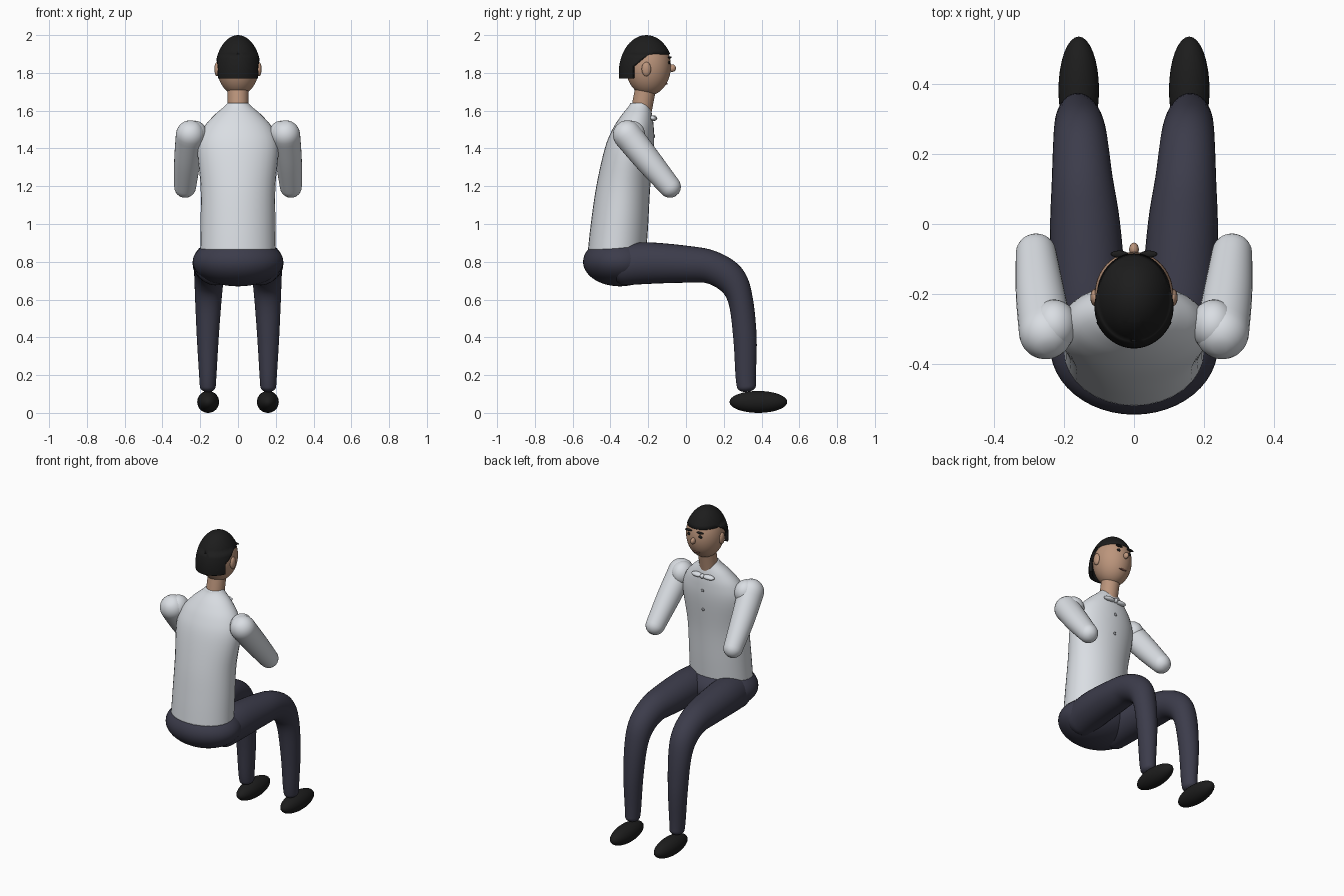
import bpy, bmesh, math
from mathutils import Vector, Matrix

if "Cube" in bpy.data.objects:
    bpy.data.objects.remove(bpy.data.objects["Cube"], do_unlink=True)


def material(name, rgb):
    m = bpy.data.materials.new(name)
    m.use_nodes = True
    m.diffuse_color = (*rgb, 1)
    m.node_tree.nodes["Principled BSDF"].inputs["Base Color"].default_value = (*rgb, 1)
    return m


SKIN = material("skin", (0.50, 0.30, 0.20))
SHIRT = material("shirt white", (0.70, 0.73, 0.77))
TROUSERS = material("trouser navy", (0.045, 0.045, 0.07))
BLACK = material("black", (0.012, 0.012, 0.012))
GREY = material("button grey", (0.25, 0.26, 0.28))
LIP = material("lip brown", (0.30, 0.13, 0.10))


def finish(bm, name, mat):
    bmesh.ops.recalc_face_normals(bm, faces=bm.faces)
    mesh = bpy.data.meshes.new(name)
    bm.to_mesh(mesh)
    bm.free()
    mesh.materials.append(mat)
    for p in mesh.polygons:
        p.use_smooth = True
    ob = bpy.data.objects.new(name, mesh)
    bpy.context.collection.objects.link(ob)
    return ob


def ellipsoid_mesh(center, radii, tilt=0, segs=32):
    bm = bmesh.new()
    mat = (Matrix.Translation(center) @ Matrix.Rotation(tilt, 4, 'X')
           @ Matrix.Diagonal((*radii, 1)))
    bmesh.ops.create_uvsphere(bm, u_segments=segs, v_segments=segs // 2, radius=1, matrix=mat)
    return bm


def ellipsoid(name, center, radii, mat, tilt=0, segs=32):
    return finish(ellipsoid_mesh(center, radii, tilt, segs), name, mat)


def smooth_path(pts, steps=5):
    """Catmull-Rom interpolation of (x, y, z, width, depth) tuples."""
    ends = [pts[0]] + pts + [pts[-1]]
    out = []
    for a, b, c, d in zip(ends, ends[1:], ends[2:], ends[3:]):
        for i in range(steps):
            t = i / steps
            out.append([0.5 * (2 * q + (r - p) * t + (2 * p - 5 * q + 4 * r - s) * t * t
                               + (3 * q - p - 3 * r + s) * t ** 3)
                        for p, q, r, s in zip(a, b, c, d)])
    return out + [list(pts[-1])]


def tube(name, pts, mat, upright=False, dome=0, segs=32):
    """Loft elliptical rings along a path; dome is the end roundness."""
    path = smooth_path(pts)
    n = len(path)
    rings = []
    for i, p in enumerate(path):
        a, b = path[max(i - 1, 0)], path[min(i + 1, n - 1)]
        axis = Vector((0, 0, 1)) if upright else (Vector(b[:3]) - Vector(a[:3])).normalized()
        rings.append((Vector(p[:3]), axis, p[3], p[4]))
    if dome:
        def cap(ring, sign):
            c, ax, w, d = ring
            angles = [math.radians(15 * k) for k in range(1, 6)]
            return [(c + ax * sign * dome * w * math.sin(t), ax,
                     w * math.cos(t), d * math.cos(t)) for t in angles]
        rings = cap(rings[0], -1)[::-1] + rings + cap(rings[-1], 1)
    bm = bmesh.new()
    loops = []
    for c, ax, w, d in rings:
        side = Vector((1, 0, 0))
        side = (side - ax * side.dot(ax)).normalized()
        up = ax.cross(side)
        angles = [2 * math.pi * k / segs for k in range(segs)]
        loops.append([bm.verts.new(c + side * w * math.cos(t) + up * d * math.sin(t))
                      for t in angles])
    for lo, hi in zip(loops, loops[1:]):
        for k in range(segs):
            j = (k + 1) % segs
            bm.faces.new((lo[k], lo[j], hi[j], hi[k]))
    bm.faces.new(loops[0])
    bm.faces.new(loops[-1])
    return finish(bm, name, mat)


# Shirt body and neck
tube("shirt_body", [(0, -.365, .855, .2, .155), (0, -.352, 1.0, .198, .152),
                    (0, -.332, 1.2, .198, .143), (0, -.30, 1.4, .215, .13),
                    (0, -.28, 1.5, .188, .11), (0, -.262, 1.57, .132, .084),
                    (0, -.248, 1.62, .075, .058), (0, -.245, 1.64, .056, .05)],
     SHIRT, upright=True)
tube("neck", [(0, -.24, 1.58, .055, .055), (0, -.225, 1.66, .055, .055),
              (0, -.205, 1.76, .055, .055)], SKIN)

# Hips
ellipsoid("hips", (0, -.35, .8), (.24, .195, .13), TROUSERS, segs=48)

# Limbs, mirrored about the middle
for label, s in (("left", 1), ("right", -1)):
    tube(label + "_leg", [(s * .12, -.33, .785, .105, .11), (s * .13, -.2, .793, .108, .11),
                          (s * .14, 0, .787, .1, .098), (s * .148, .13, .772, .087, .088),
                          (s * .153, .235, .71, .078, .082), (s * .157, .288, .6, .07, .066),
                          (s * .16, .312, .4, .058, .062), (s * .16, .316, .2, .046, .054),
                          (s * .16, .32, .14, .042, .05)], TROUSERS, dome=.7)
    ellipsoid(label + "_shoe", (s * .158, .383, .058), (.058, .153, .058), BLACK)
    ellipsoid(label + "_shoulder", (s * .228, -.29, 1.472), (.065, .074, .075), SHIRT)
    tube(label + "_arm", [(s * .252, -.31, 1.472, .077, .077), (s * .268, -.2, 1.335, .07, .07),
                          (s * .28, -.085, 1.197, .058, .058)], SHIRT, dome=1)
    # Face and collar details
    ellipsoid(label + "_ear", (s * .111, -.21, 1.82), (.014, .025, .038), SKIN, segs=16)
    ellipsoid(label + "_eye", (s * .04, -.09, 1.855), (.014, .006, .009), BLACK, segs=16)
    ellipsoid(label + "_eyebrow", (s * .042, -.086, 1.882), (.025, .01, .006), BLACK, segs=16)
    ellipsoid(label + "_bow_loop", (s * .04, -.175, 1.56), (.042, .02, .014), SHIRT,
              tilt=-.2, segs=16)

# Head
ellipsoid("head", (0, -.2, 1.835), (.112, .12, .155), SKIN, segs=48)
ellipsoid("nose", (0, -.073, 1.825), (.014, .02, .02), SKIN, segs=16)
ellipsoid("mouth", (0, -.103, 1.743), (.028, .006, .005), LIP, segs=16)
ellipsoid("bow_knot", (0, -.168, 1.56), (.015, .016, .014), SHIRT, segs=16)
for i, (y, z) in enumerate(((-.169, 1.465), (-.177, 1.34))):
    ellipsoid("button_%d" % (i + 1), (0, y, z), (.01, .006, .01), GREY, segs=16)

# Hair: a shell cut along the hairline
bm = ellipsoid_mesh((0, -.21, 1.8), (.123, .146, .2), segs=48)
cuts = [((0, 0, 1.77), (0, 0, 1)), ((0, 0, 1.9), (0, 0, 1)),
        ((0, -.28, 0), (0, 1, 0)), ((0, -.275, 1.84), (0, -.6, .8))]
for co, no in cuts:
    bmesh.ops.bisect_plane(bm, geom=bm.verts[:] + bm.edges[:] + bm.faces[:],
                           plane_co=co, plane_no=no)


def is_bare(f):
    c = f.calc_center_median()
    in_front = c.y > -.28 and c.z < 1.9
    under_temple = (c - Vector((0, -.275, 1.84))).dot(Vector((0, -.6, .8))) < 0
    return c.z < 1.77 or (in_front and under_temple)


bmesh.ops.delete(bm, geom=[f for f in bm.faces if is_bare(f)], context='FACES')
hair = finish(bm, "hair", BLACK)
shell = hair.modifiers.new("thickness", 'SOLIDIFY')
shell.thickness = .02
shell.offset = -1
